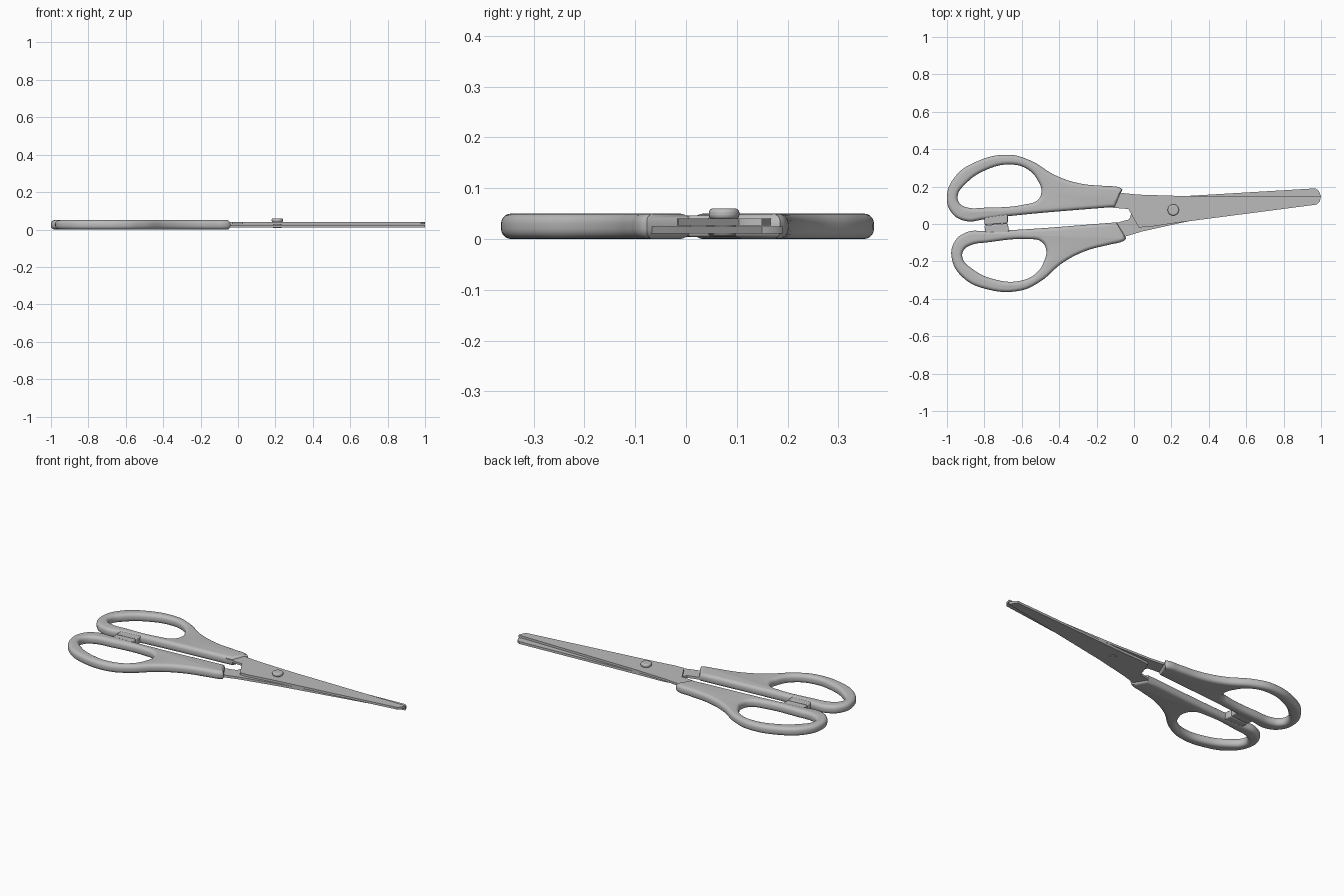
import bpy, bmesh, math

if "Cube" in bpy.data.objects:
    bpy.data.objects.remove(bpy.data.objects["Cube"])

grey = bpy.data.materials.new("plain_grey")
grey.diffuse_color = (0.5, 0.5, 0.5, 1)
grey.use_nodes = True
grey.node_tree.nodes["Principled BSDF"].inputs["Base Color"].default_value = grey.diffuse_color
PIVOT = (0.21, 0.075)


def mirror(points, degrees):
    """Reflect points across the tilted centre line through the pivot."""
    c, s = math.cos(math.radians(2 * degrees)), math.sin(math.radians(2 * degrees))
    out = []
    for x, y in points:
        dx, dy = x - PIVOT[0], y - PIVOT[1]
        out.append((PIVOT[0] + c * dx + s * dy, PIVOT[1] + s * dx - c * dy))
    return out


def finish(ob, bevel=0, segments=2):
    bpy.ops.object.select_all(action='DESELECT')
    ob.select_set(True)
    bpy.context.view_layer.objects.active = ob
    if bevel:
        m = ob.modifiers.new("soft_edges", 'BEVEL')
        m.width, m.segments, m.limit_method = bevel, segments, 'ANGLE'
    if ob.type == 'CURVE':
        bpy.ops.object.convert(target='MESH')
        ob = bpy.context.view_layer.objects.active
        bm = bmesh.new()
        bm.from_mesh(ob.data)
        bmesh.ops.remove_doubles(bm, verts=bm.verts, dist=0.0002)
        bmesh.ops.recalc_face_normals(bm, faces=bm.faces)
        bm.to_mesh(ob.data)
        bm.free()
    ob.data.materials.clear()
    ob.data.materials.append(grey)
    bpy.ops.object.shade_smooth_by_angle(angle=math.radians(35))


def plate(name, points, z0, z1, bevel=0, segments=2):
    bm = bmesh.new()
    face = bm.faces.new([bm.verts.new((x, y, z0)) for x, y in points])
    up = bmesh.ops.extrude_face_region(bm, geom=[face])
    verts = [v for v in up["geom"] if isinstance(v, bmesh.types.BMVert)]
    bmesh.ops.translate(bm, verts=verts, vec=(0, 0, z1 - z0))
    bmesh.ops.recalc_face_normals(bm, faces=bm.faces)
    me = bpy.data.meshes.new(name)
    bm.to_mesh(me)
    bm.free()
    ob = bpy.data.objects.new(name, me)
    bpy.context.collection.objects.link(ob)
    finish(ob, bevel, segments)


def rounded_loop(name, outline, hole, corners):
    cu = bpy.data.curves.new(name, 'CURVE')
    cu.dimensions, cu.fill_mode = '2D', 'BOTH'
    cu.extrude, cu.bevel_depth, cu.offset = 0.005, 0.02, -0.02
    cu.bevel_resolution, cu.resolution_u = 4, 8
    for pts, sharp in ((outline, corners), (hole, ())):
        sp = cu.splines.new('BEZIER')
        sp.bezier_points.add(len(pts) - 1)
        sp.use_cyclic_u = True
        for i, (p, co) in enumerate(zip(sp.bezier_points, pts)):
            p.co = (co[0], co[1], 0)
            kind = 'VECTOR' if i in sharp else 'AUTO'
            p.handle_left_type = p.handle_right_type = kind
    ob = bpy.data.objects.new(name, cu)
    ob.location.z = 0.025
    bpy.context.collection.objects.link(ob)
    finish(ob)


# Handles: upper outline and finger hole, mirrored for the lower one
outline = [(-0.062, 0.185), (-0.10, 0.092), (-0.67, 0.042), (-0.80, 0.025), (-0.90, 0.016),
           (-0.975, 0.06), (-1.0, 0.15), (-0.955, 0.255), (-0.85, 0.33), (-0.67, 0.37),
           (-0.555, 0.34), (-0.42, 0.26), (-0.29, 0.217), (-0.155, 0.203), (-0.08, 0.196)]
hole = [(-0.943, 0.15), (-0.90, 0.215), (-0.80, 0.285), (-0.66, 0.318), (-0.565, 0.29),
        (-0.51, 0.225), (-0.495, 0.175), (-0.515, 0.128), (-0.58, 0.105), (-0.80, 0.087),
        (-0.89, 0.088), (-0.93, 0.108)]
# Stop blocks that meet between the handles
stop = [(-0.80, 0.05), (-0.80, -0.005), (-0.675, 0.004), (-0.675, 0.065)]
# Blade with its narrow tang running into the handle
blade = [(0.02, 0.157), (0.245, 0.15), (1.0, 0.15), (0.993, 0.12), (0.978, 0.104),
         (0.21, 0.004), (0.08, -0.016), (0.025, -0.018), (-0.03, 0.08), (-0.15, 0.09), (-0.15, 0.175)]

rounded_loop("upper_handle", outline, hole, (0, 1))
rounded_loop("lower_handle", mirror(outline, 4.6), mirror(hole, 4.6), (0, 1))
plate("upper_stop", stop, 0.004, 0.046, 0.006)
plate("lower_stop", mirror(stop, 4.6), 0.004, 0.046, 0.006)
plate("upper_blade", blade, 0.027, 0.04)
plate("lower_blade", mirror(blade, 5.4), 0.011, 0.025)


# Pivot rivet: domed head above, small flat end below
def disc(r, n=32):
    return [(PIVOT[0] + r * math.cos(2 * math.pi * i / n),
             PIVOT[1] + r * math.sin(2 * math.pi * i / n)) for i in range(n)]


plate("rivet_head", disc(0.03), 0.039, 0.06, 0.008, 4)
plate("rivet_pin", disc(0.022), 0.008, 0.04)
